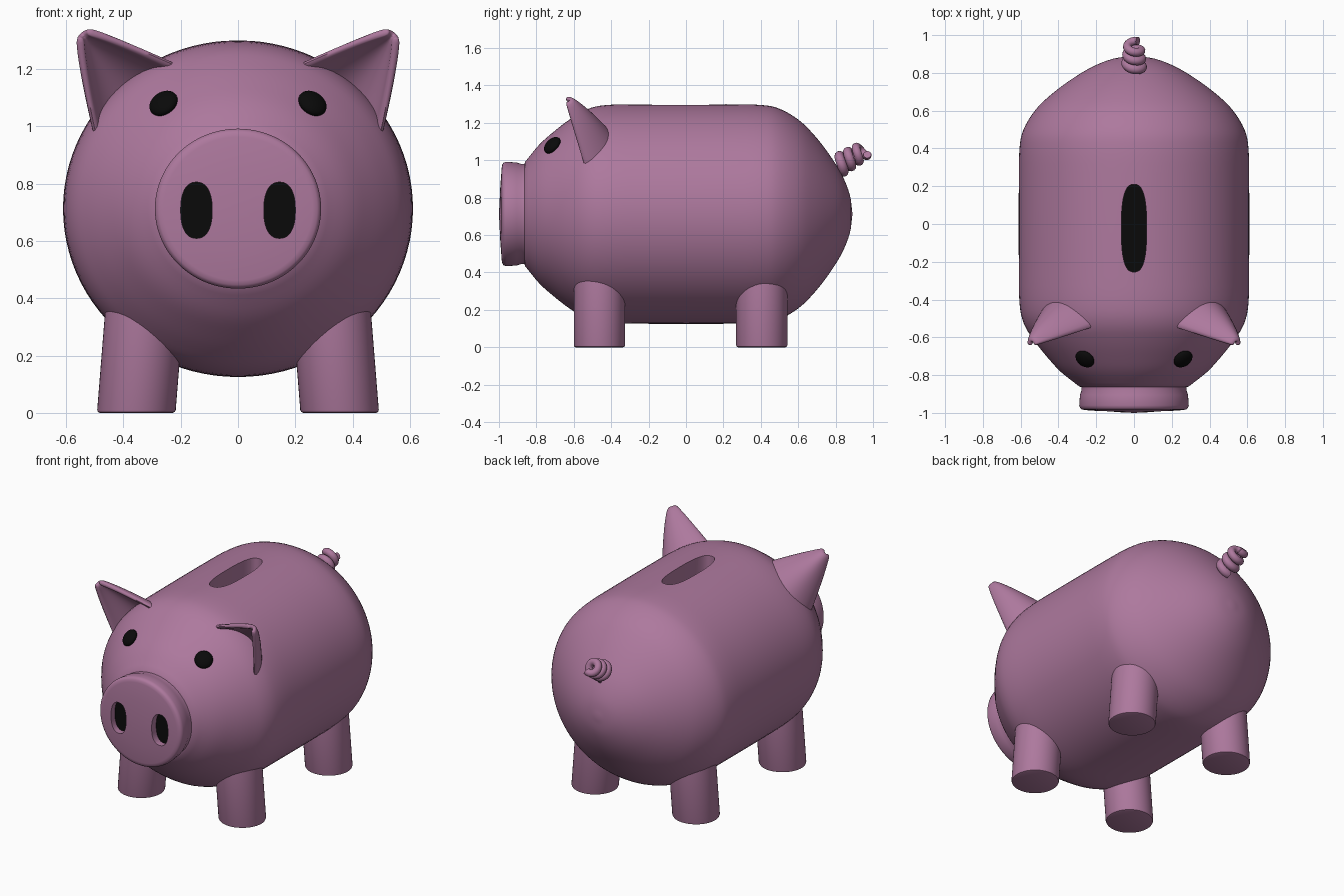
import bpy, bmesh, math
from mathutils import Matrix, Vector

if "Cube" in bpy.data.objects:
    bpy.data.objects.remove(bpy.data.objects["Cube"])

CZ, ZS = 0.7125, 0.962          # body axis height, vertical squash


def material(name, rgb):
    m = bpy.data.materials.new(name)
    m.diffuse_color = (*rgb, 1)
    m.use_nodes = True
    m.node_tree.nodes["Principled BSDF"].inputs["Base Color"].default_value = m.diffuse_color
    return m


PINK = material("pink", (0.42, 0.19, 0.34))
BLACK = material("black", (0.003, 0.003, 0.003))


def finish(name, bm, mat, recalc=True):
    if recalc:
        bmesh.ops.recalc_face_normals(bm, faces=bm.faces)
    me = bpy.data.meshes.new(name)
    bm.to_mesh(me)
    bm.free()
    me.materials.append(mat)
    ob = bpy.data.objects.new(name, me)
    bpy.context.collection.objects.link(ob)
    return ob


def bake(ob):
    deps = bpy.context.evaluated_depsgraph_get()
    me = bpy.data.meshes.new_from_object(ob.evaluated_get(deps))
    ob.modifiers.clear()
    ob.data = me


def smooth(ob, angle=40):
    bpy.ops.object.select_all(action='DESELECT')
    ob.select_set(True)
    bpy.context.view_layer.objects.active = ob
    bpy.ops.object.shade_smooth_by_angle(angle=math.radians(angle))


def spline(pts, n=4):
    p = [Vector(q) for q in pts]
    p = [2 * p[0] - p[1]] + p + [2 * p[-1] - p[-2]]
    out = []
    for a, b, c, d in zip(p, p[1:], p[2:], p[3:]):
        for i in range(n):
            t = i / n
            out.append(0.5 * (2 * b + (c - a) * t + (2 * a - 5 * b + 4 * c - d) * t * t
                              + (3 * b - a - 3 * c + d) * t ** 3))
    return out + [p[-2]]


def prism(name, rx, ry, h, e, matrix, mat):
    # superellipse prism along local z
    bm = bmesh.new()
    bmesh.ops.create_cone(bm, cap_ends=True, segments=48, radius1=1, radius2=1, depth=h)
    for v in bm.verts:
        v.co.x = math.copysign(abs(v.co.x) ** e, v.co.x) * rx
        v.co.y = math.copysign(abs(v.co.y) ** e, v.co.y) * ry
    bm.transform(matrix)
    return finish(name, bm, mat)


# body and snout: one profile (y, radius) turned about the y axis
body_pts = [(0.89, 0), (0.875, 0.11), (0.83, 0.225), (0.76, 0.34), (0.68, 0.445),
            (0.6, 0.525), (0.5, 0.585), (0.4, 0.606), (0.2, 0.61), (-0.2, 0.61),
            (-0.42, 0.606), (-0.53, 0.582), (-0.62, 0.527), (-0.71, 0.455),
            (-0.785, 0.385), (-0.86, 0.29)]
snout_pts = [(-0.864, 0.279), (-0.88, 0.278), (-0.905, 0.286), (-0.96, 0.29),
             (-0.974, 0.286), (-0.982, 0.276), (-0.985, 0.26), (-0.993, 0.15), (-1.0, 0)]
profile = spline(body_pts) + [Vector(p) for p in snout_pts]
bm = bmesh.new()
vs = [bm.verts.new((p.y, p.x, 0)) for p in profile]
es = [bm.edges.new(pair) for pair in zip(vs, vs[1:])]
bmesh.ops.spin(bm, geom=vs + es, cent=(0, 0, 0), axis=(0, 1, 0),
               angle=math.tau, steps=96)
bmesh.ops.remove_doubles(bm, verts=bm.verts, dist=1e-4)
bm.transform(Matrix.Translation((0, 0, CZ)) @ Matrix.Diagonal((1, 1, ZS, 1)))
body = finish("body", bm, PINK)

# coin slot and nostrils: cutters plus dark floors
cutters = [prism("slot_cutter", 0.067, 0.232, 0.25, 0.75,
                 Matrix.Translation((0, -0.022, 1.275)), PINK)]
prism("slot_floor", 0.068, 0.233, 0.02, 0.75, Matrix.Translation((0, -0.022, 1.15)), BLACK)
turn = Matrix.Rotation(math.pi / 2, 4, 'X')
for s in (-1, 1):
    cutters.append(prism("nostril_cutter", 0.055, 0.098, 0.16, 0.85,
                         Matrix.Translation((s * 0.145, -1.02, 0.707)) @ turn, PINK))
    prism("nostril_floor", 0.056, 0.099, 0.02, 0.85,
          Matrix.Translation((s * 0.145, -0.94, 0.707)) @ turn, BLACK)
for c in cutters:
    mod = body.modifiers.new("cut", 'BOOLEAN')
    mod.object, mod.operation, mod.solver = c, 'DIFFERENCE', 'EXACT'
bake(body)
smooth(body)
for c in cutters:
    bpy.data.objects.remove(c)

for s in (-1, 1):
    # legs leaning inwards towards the body
    for label, y in (("front", -0.463), ("back", 0.405)):
        bm = bmesh.new()
        bmesh.ops.create_cone(bm, cap_ends=True, segments=48, radius1=0.137,
                              radius2=0.137, depth=0.42)
        rim = [e for e in bm.edges if all(v.co.z < 0 for v in e.verts)]
        bmesh.ops.bevel(bm, geom=rim, offset=0.01, segments=2, profile=0.5, affect='EDGES')
        for v in bm.verts:
            z = v.co.z + 0.21
            v.co = (v.co.x + s * (0.355 - 0.08 * z), v.co.y + y, z)
        smooth(finish(label + "_leg", bm, PINK))

    # eyes: flattened balls lying on the face
    bm = bmesh.new()
    bmesh.ops.create_uvsphere(bm, u_segments=32, v_segments=16, radius=0.053)
    q = Vector((s * 0.56, -0.83, 0.83)).to_track_quat('Z', 'Y').to_matrix().to_4x4()
    bm.transform(Matrix.Translation((s * 0.26, -0.715, 1.08)) @ q
                 @ Matrix.Diagonal((1, 1, 0.5, 1)))
    smooth(finish("eye", bm, BLACK), 180)

    # ears: cupped shells open to the front
    A, B = Vector((0.225, -0.55, 1.215)), Vector((0.50, -0.55, 0.99))
    T, D = Vector((0.55, -0.65, 1.335)), Vector((0.035, 0.135, 0.02))
    mid = (A + B) / 2
    bm = bmesh.new()
    rows = []
    for i in range(11):
        t = -0.12 + 1.06 * i / 10
        row = []
        for j in range(17):
            u = j / 16
            p = (mid.lerp(T, t) + (A.lerp(B, u) - mid) * (1 - t) ** 0.85
                 + D * max(0, math.sin(math.pi * u)) ** 0.65 * (1 - t) ** 0.65)
            row.append(bm.verts.new((s * p.x, p.y, p.z)))
        rows.append(row)
    for r0, r1 in zip(rows, rows[1:]):
        for j in range(16):
            bm.faces.new((r0[j], r0[j + 1], r1[j + 1], r1[j]))
    ear = finish("ear", bm, PINK)
    mod = ear.modifiers.new("shell", 'SOLIDIFY')
    mod.thickness, mod.offset = 0.028, 0
    ear.modifiers.new("round", 'SUBSURF').levels = 1
    bake(ear)
    smooth(ear, 60)

# curly tail: tapered tube along a helix
cu = bpy.data.curves.new("tail", 'CURVE')
cu.dimensions, cu.bevel_depth, cu.bevel_resolution, cu.use_fill_caps = '3D', 0.027, 4, True
sp = cu.splines.new('POLY')
N = 90
sp.points.add(N)
start, end = Vector((0, 0.82, 0.975)), Vector((0, 0.955, 1.055))
axis = (end - start).normalized()
side = Vector((1, 0, 0))
up = side.cross(axis)
for i, pt in enumerate(sp.points):
    t = i / N
    a = math.tau * 3.1 * t - math.pi / 2
    r = 0.043 - 0.008 * t
    pt.co = (*(start.lerp(end, t) + r * (math.cos(a) * side + math.sin(a) * up)), 1)
    pt.radius = 1 - 0.2 * t
tail_curve = bpy.data.objects.new("tail_path", cu)
bpy.context.collection.objects.link(tail_curve)
deps = bpy.context.evaluated_depsgraph_get()
tail = bpy.data.objects.new("tail", bpy.data.meshes.new_from_object(tail_curve.evaluated_get(deps)))
bpy.context.collection.objects.link(tail)
bpy.data.objects.remove(tail_curve)
tail.data.materials.clear()
tail.data.materials.append(PINK)
smooth(tail, 60)
